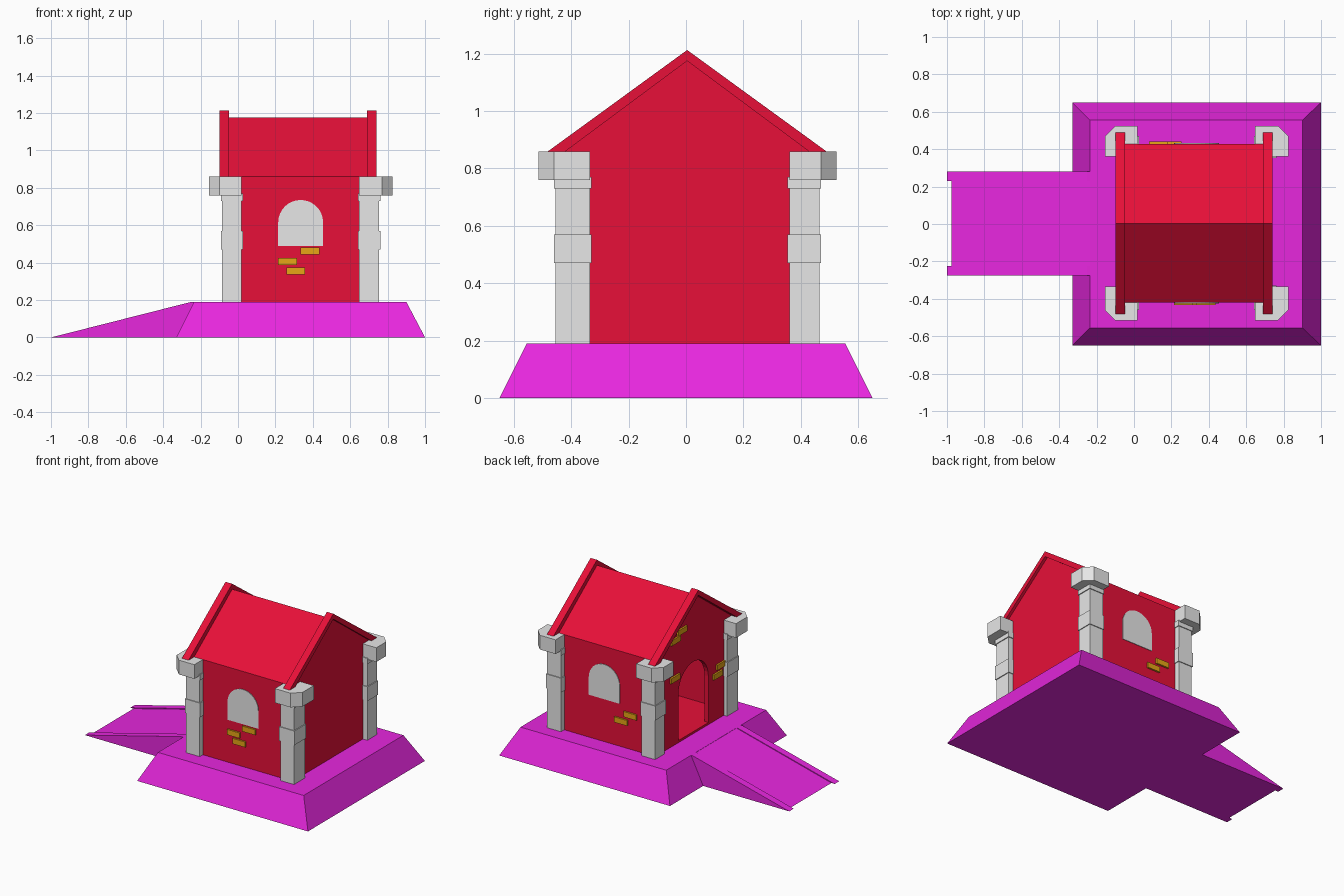
import bpy, bmesh, math

cube = bpy.data.objects.get("Cube")
if cube:
    bpy.data.objects.remove(cube, do_unlink=True)


def material(name, r, g, b):
    m = bpy.data.materials.new(name)
    m.use_nodes = True
    m.diffuse_color = (r, g, b, 1)
    m.node_tree.nodes["Principled BSDF"].inputs["Base Color"].default_value = (r, g, b, 1)
    return m


RED = material("red", 0.8, 0.005, 0.04)
MAGENTA = material("magenta", 0.8, 0.02, 0.73)
GREY = material("light grey", 0.8, 0.8, 0.8)
YELLOW = material("ochre yellow", 0.8, 0.38, 0.008)


def loft(name, lower, upper, mat):
    """Closed solid between two matching loops of 3D points."""
    bm = bmesh.new()
    a = [bm.verts.new(p) for p in lower]
    b = [bm.verts.new(p) for p in upper]
    bm.faces.new(a)
    bm.faces.new(b)
    n = len(a)
    for i in range(n):
        j = (i + 1) % n
        bm.faces.new((a[i], a[j], b[j], b[i]))
    bmesh.ops.recalc_face_normals(bm, faces=bm.faces)
    me = bpy.data.meshes.new(name)
    bm.to_mesh(me)
    bm.free()
    me.materials.append(mat)
    ob = bpy.data.objects.new(name, me)
    bpy.context.collection.objects.link(ob)
    return ob


def prism(name, outline, axis, lo, hi, mat):
    """Extrude a 2D outline along one axis."""
    def at(d):
        if axis == "x":
            return [(d, u, v) for u, v in outline]
        if axis == "y":
            return [(u, d, v) for u, v in outline]
        return [(u, v, d) for u, v in outline]
    return loft(name, at(lo), at(hi), mat)


def rect(u0, u1, v0, v1):
    return [(u0, v0), (u1, v0), (u1, v1), (u0, v1)]


def arch(centre, half, bottom, spring, steps=16):
    pts = [(centre - half, bottom), (centre + half, bottom)]
    for i in range(steps + 1):
        t = math.pi * i / steps
        pts.append((centre + half * math.cos(t), spring + half * math.sin(t)))
    return pts


def gable(half, bottom, eave, apex):
    return [(MID - half, bottom), (MID + half, bottom), (MID + half, eave),
            (MID, apex), (MID - half, eave)]


DECK, EAVE, MID = 0.19, 0.86, 0.004
WALL = 0.424          # half depth of the house
X0, X1 = -0.06, 0.72  # end walls

# Sloped foundation
loft("foundation",
     [(x, y, 0) for x, y in rect(-0.33, 1, -0.65, 0.65)],
     [(x, y, DECK) for x, y in rect(-0.235, 0.9, -0.555, 0.555)], MAGENTA)

# Entrance ramp with a low lip along each side
prism("ramp", [(-0.975, 0), (-0.15, 0), (-0.15, DECK - 0.001), (-0.235, DECK - 0.001)],
      "y", -0.25, 0.25, MAGENTA)
for side, y0, y1 in (("right", -0.275, -0.225), ("left", 0.23, 0.28)):
    prism("ramp_lip_" + side, [(-1, 0), (-0.2, 0), (-0.2, DECK), (-0.25, DECK)],
          "y", y0, y1, MAGENTA)

# Hollow house with a pitched roof and an arched doorway
house = prism("house", gable(WALL, DECK, EAVE, 1.175), "x", X0, X1, RED)
room = prism("room_cutter", gable(WALL - 0.035, DECK + 0.015, EAVE - 0.01, 1.135),
             "x", X0 + 0.03, X1 - 0.03, RED)
door = prism("door_cutter", arch(MID, 0.167, DECK + 0.015, 0.53), "x", X0 - 0.1, X0 + 0.1, RED)
bpy.context.view_layer.objects.active = house
for cutter in (room, door):
    cutter.hide_render = True
    mod = house.modifiers.new("cut", "BOOLEAN")
    mod.operation = "DIFFERENCE"
    mod.solver = "EXACT"
    mod.object = cutter
    bpy.ops.object.modifier_apply(modifier=mod.name)
    bpy.data.objects.remove(cutter, do_unlink=True)

# Raised roof trim at both gables
chevron = [(MID - 0.485, EAVE), (MID - WALL, EAVE), (MID, 1.175),
           (MID + WALL, EAVE), (MID + 0.485, EAVE), (MID, 1.213)]
for side, x0, x1 in (("door_end", -0.10, -0.048), ("far_end", 0.69, 0.74)):
    prism("roof_trim_" + side, chevron, "x", x0, x1, RED)

# Corner columns: shaft, middle band, neck and chamfered capital
for sx, xi, xo in ((-1, 0.02, -0.085), (1, 0.648, 0.755)):
    for sy, yi, yo in ((-1, -0.335, -0.455), (1, 0.36, 0.465)):
        tag = ("front" if sy < 0 else "back") + ("_ramp_side" if sx < 0 else "_far_side")

        def block(part, z0, z1, grow):
            prism(part + "_" + tag,
                  rect(xi - sx * grow, xo + sx * grow, yi - sy * grow, yo + sy * grow),
                  "z", z0, z1, GREY)
        block("column_shaft", DECK, 0.77, 0)
        block("column_band", 0.47, 0.57, 0.006)
        block("column_neck", 0.73, 0.77, 0.006)
        cx, cy, c = xo + sx * 0.07, yo + sy * 0.06, 0.055
        prism("column_capital_" + tag,
              [(xi, yi), (cx, yi), (cx, cy - sy * c), (cx - sx * c, cy), (xi, cy)],
              "z", 0.76, EAVE, GREY)

# Arched windows and loose bricks on the long walls
for side, s, bricks in (("front", -1, [(0.265, 0.407), (0.385, 0.462), (0.308, 0.355)]),
                        ("back", 1, [(0.203, 0.373), (0.13, 0.43)])):
    y = MID + s * WALL
    prism("window_" + side, arch(0.335, 0.12, 0.49, 0.615), "y", y - s * 0.004, y + s * 0.004, GREY)
    for i, (x, z) in enumerate(bricks):
        prism(f"brick_{side}_{i + 1}", rect(x - 0.05, x + 0.05, z - 0.019, z + 0.019),
              "y", y - s * 0.01, y + s * 0.012, YELLOW)

# Loose bricks around the doorway
for i, (y, z) in enumerate([(0.135, 0.967), (0.21, 0.925), (0.215, 0.66),
                            (-0.30, 0.56), (-0.26, 0.505)]):
    prism(f"brick_door_wall_{i + 1}", rect(y - 0.05, y + 0.05, z - 0.019, z + 0.019),
          "x", X0 - 0.012, X0 + 0.01, YELLOW)
